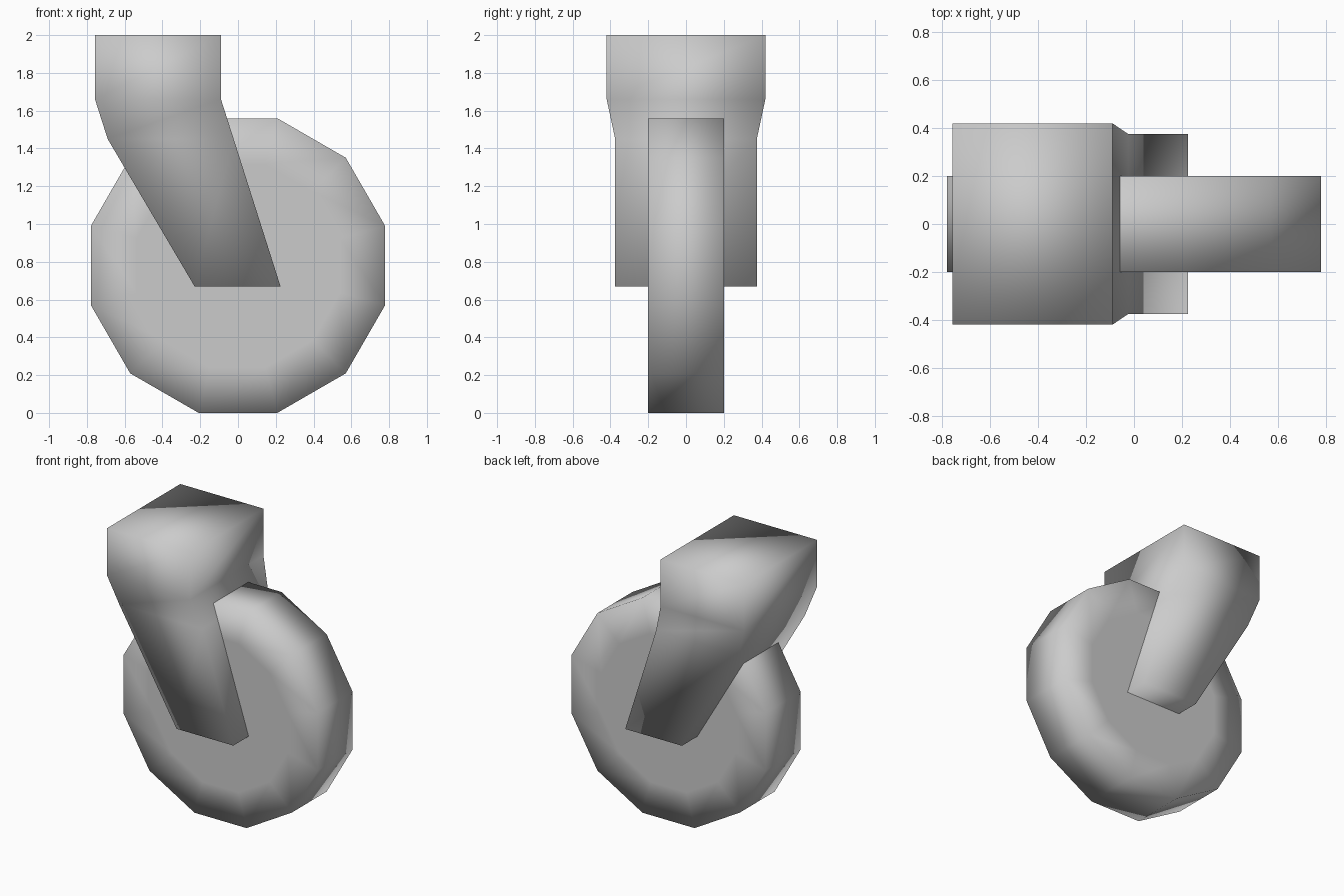
import bpy, bmesh, math
from mathutils import Matrix

cube = bpy.data.objects.get("Cube")
if cube:
    bpy.data.objects.remove(cube, do_unlink=True)

grey = bpy.data.materials.new("plain grey")
grey.use_nodes = True
colour = (0.6, 0.6, 0.6, 1.0)
grey.diffuse_color = colour
grey.node_tree.nodes["Principled BSDF"].inputs["Base Color"].default_value = colour


def finish(name, bm):
    """Turn a bmesh into a smooth grey object."""
    bmesh.ops.recalc_face_normals(bm, faces=bm.faces)
    for face in bm.faces:
        face.smooth = True
    mesh = bpy.data.meshes.new(name)
    bm.to_mesh(mesh)
    bm.free()
    mesh.materials.append(grey)
    obj = bpy.data.objects.new(name, mesh)
    bpy.context.collection.objects.link(obj)
    return obj


# Wheel: twelve-sided cylinder lying on a flat side, axle along y
SIDES, RADIUS, WIDTH, HUB_Z = 12, 0.807, 0.4, 0.78
bm = bmesh.new()
bmesh.ops.create_cone(bm, cap_ends=True, segments=SIDES, radius1=RADIUS,
                      radius2=RADIUS, depth=WIDTH)
# Flat inner discs keep the soft shading near the rim
caps = [f for f in bm.faces if len(f.verts) == SIDES]
bmesh.ops.inset_individual(bm, faces=caps, thickness=0.25)
spin = Matrix.Rotation(math.pi / SIDES, 4, "Z")
tip = Matrix.Rotation(math.pi / 2, 4, "X")
bm.transform(Matrix.Translation((0, 0, HUB_Z)) @ tip @ spin)
finish("wheel", bm)

# Mount: rectangular sections (height, left x, right x, half depth) joined in a slanted leg
sections = [
    (0.67, -0.23, 0.225, 0.375),
    (1.45, -0.69, -0.023, 0.375),
    (1.66, -0.757, -0.09, 0.42),
    (2.0, -0.757, -0.09, 0.42),
]
bm = bmesh.new()
rings = []
for z, x0, x1, d in sections:
    corners = ((x0, -d), (x1, -d), (x1, d), (x0, d))
    rings.append([bm.verts.new((x, y, z)) for x, y in corners])
for low, high in zip(rings, rings[1:]):
    for i in range(4):
        j = (i + 1) % 4
        bm.faces.new((low[i], low[j], high[j], high[i]))
bm.faces.new(rings[0])
bm.faces.new(rings[-1])
finish("mount", bm)
